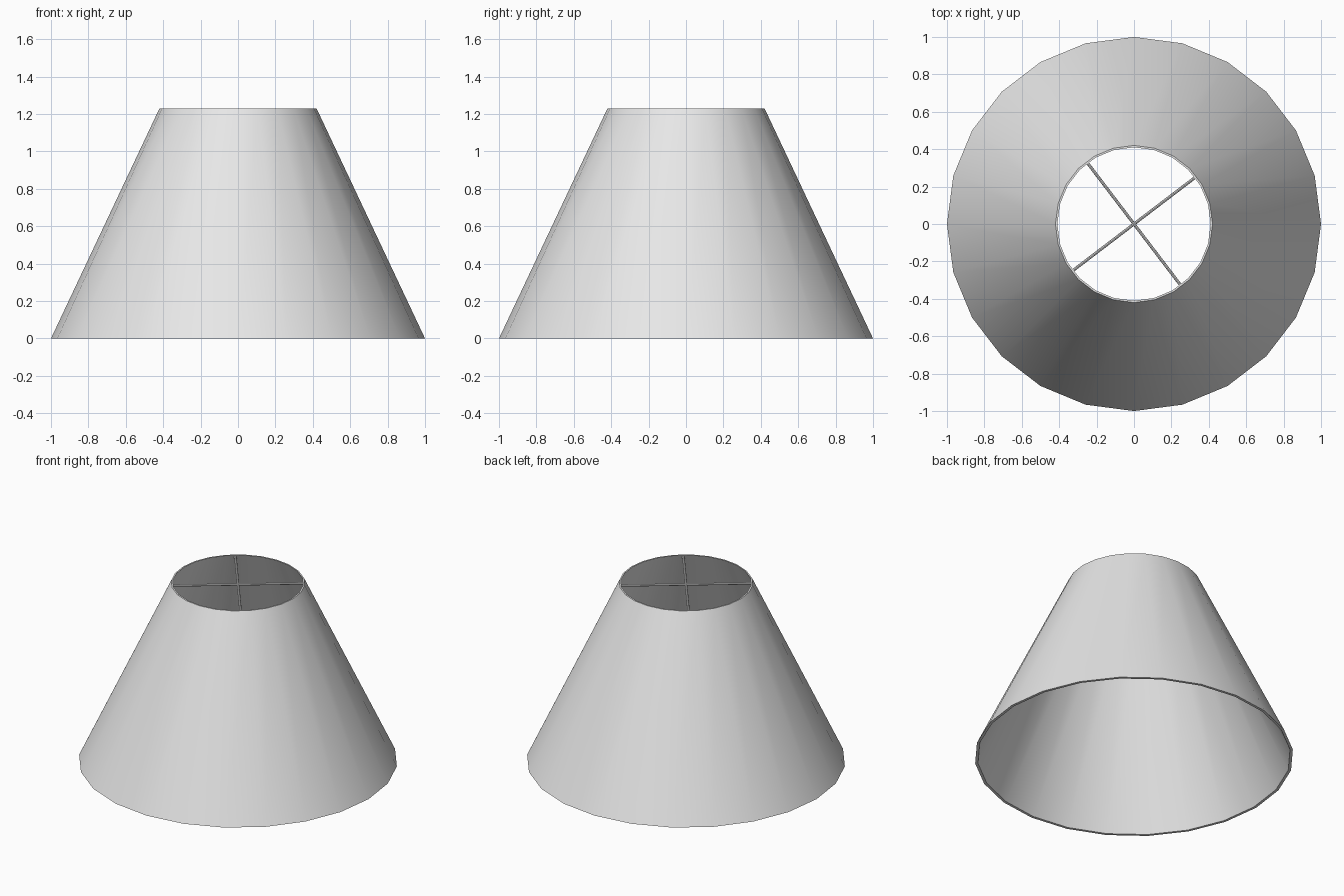
import bpy, bmesh, math
from mathutils import Matrix

cube = bpy.data.objects.get("Cube")
if cube:
    bpy.data.objects.remove(cube, do_unlink=True)

SIDES = 24
HEIGHT = 1.23

grey = bpy.data.materials.new("light grey")
grey.use_nodes = True
grey.diffuse_color = (0.8, 0.8, 0.8, 1)
grey.node_tree.nodes["Principled BSDF"].inputs["Base Color"].default_value = (0.8, 0.8, 0.8, 1)


def add_object(name, bm):
    bmesh.ops.recalc_face_normals(bm, faces=bm.faces)
    mesh = bpy.data.meshes.new(name)
    bm.to_mesh(mesh)
    bm.free()
    mesh.materials.append(grey)
    obj = bpy.data.objects.new(name, mesh)
    bpy.context.collection.objects.link(obj)
    bpy.ops.object.select_all(action='DESELECT')
    obj.select_set(True)
    bpy.context.view_layer.objects.active = obj
    bpy.ops.object.shade_smooth_by_angle(angle=math.radians(30))
    return obj


# Lampshade: closed wall profile (radius, height) turned around z
profile = [(1.0, 0), (0.42, HEIGHT), (0.41, HEIGHT), (0.982, 0)]
bm = bmesh.new()
rings = []
for radius, z in profile:
    angles = [math.tau * i / SIDES for i in range(SIDES)]
    rings.append([bm.verts.new((radius * math.cos(a), radius * math.sin(a), z)) for a in angles])
for k, ring in enumerate(rings):
    nxt = rings[(k + 1) % len(rings)]
    for i in range(SIDES):
        j = (i + 1) % SIDES
        bm.faces.new((ring[i], ring[j], nxt[j], nxt[i]))
add_object("shade", bm)

# Two thin rods crossing the top opening
for name, degrees in (("cross_rod_a", 37.3), ("cross_rod_b", 127.3)):
    bm = bmesh.new()
    turn = Matrix.Rotation(math.radians(degrees), 4, 'Z') @ Matrix.Rotation(math.pi / 2, 4, 'Y')
    bmesh.ops.create_cone(bm, cap_ends=True, segments=8, radius1=0.008, radius2=0.008,
                          depth=0.825, matrix=Matrix.Translation((0, 0, HEIGHT - 0.012)) @ turn)
    add_object(name, bm)
